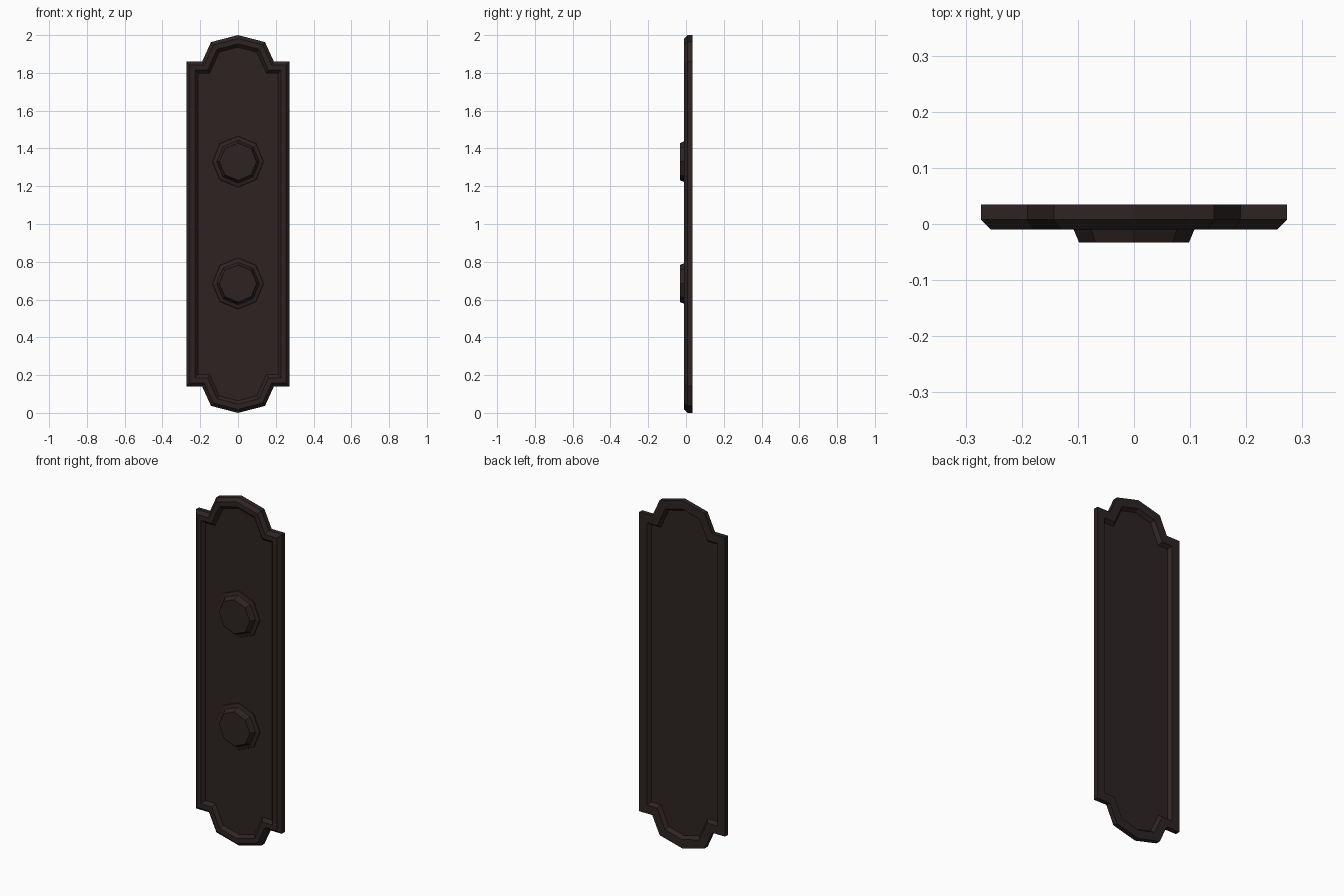
import bpy, bmesh, math
from mathutils import Vector

if "Cube" in bpy.data.objects:
    bpy.data.objects.remove(bpy.data.objects["Cube"])

metal = bpy.data.materials.new("dark brown")
metal.diffuse_color = (0.027, 0.017, 0.0165, 1)
metal.use_nodes = True
metal.node_tree.nodes["Principled BSDF"].inputs["Base Color"].default_value = metal.diffuse_color


def inset(pts, d):
    """Mitred inward offset of a counter-clockwise outline."""
    out = []
    for i, p in enumerate(pts):
        a = (p - pts[i - 1]).normalized()
        b = (pts[(i + 1) % len(pts)] - p).normalized()
        na, nb = Vector((-a.y, a.x)), Vector((-b.y, b.x))
        out.append(p + (na + nb) * (d / (1 + na.dot(nb))))
    return out


def loft(name, rings):
    """Join (outline, y) rings with quads and cap both ends."""
    bm = bmesh.new()
    loops = [[bm.verts.new((p.x, y, p.y)) for p in pts] for pts, y in rings]
    for r, s in zip(loops, loops[1:]):
        n = len(r)
        for i in range(n):
            j = (i + 1) % n
            bm.faces.new((r[i], r[j], s[j], s[i]))
    bm.faces.new(loops[0])
    bm.faces.new(loops[-1])
    bmesh.ops.recalc_face_normals(bm, faces=bm.faces)
    me = bpy.data.meshes.new(name)
    bm.to_mesh(me)
    bm.free()
    me.materials.append(metal)
    ob = bpy.data.objects.new(name, me)
    bpy.context.collection.objects.link(ob)
    return ob


def octagon(r, z):
    return [Vector((r * math.cos(k * math.pi / 4), z + r * math.sin(k * math.pi / 4)))
            for k in range(8)]


# Plate outline: upper right quarter mirrored to all four corners
q = [(0.273, 0.86), (0.19, 0.86), (0.143, 0.963)]
outline = ([(x, 1 + z) for x, z in q] + [(0, 2)]
           + [(-x, 1 + z) for x, z in q[::-1]]
           + [(-x, 1 - z) for x, z in q] + [(0, 0)]
           + [(x, 1 - z) for x, z in q[::-1]])
outline = [Vector(p) for p in outline]

# Plate with raised rim and sunken panel on both sides
profile = [(0.063, 0.015), (0.048, 0.035), (0, 0.035), (0, 0.008),
           (0.018, -0.01), (0.045, -0.01), (0.062, 0.008)]
loft("back_plate", [(inset(outline, d), y) for d, y in profile])

# Two faceted bosses, each with a shallow sloping collar
for label, z in (("upper", 1.33), ("lower", 0.685)):
    loft(label + "_boss", [(octagon(r, z), y) for r, y in
                           [(0.137, 0.010), (0.134, 0.004), (0.113, -0.002),
                            (0.107, -0.011), (0.098, -0.033)]])
